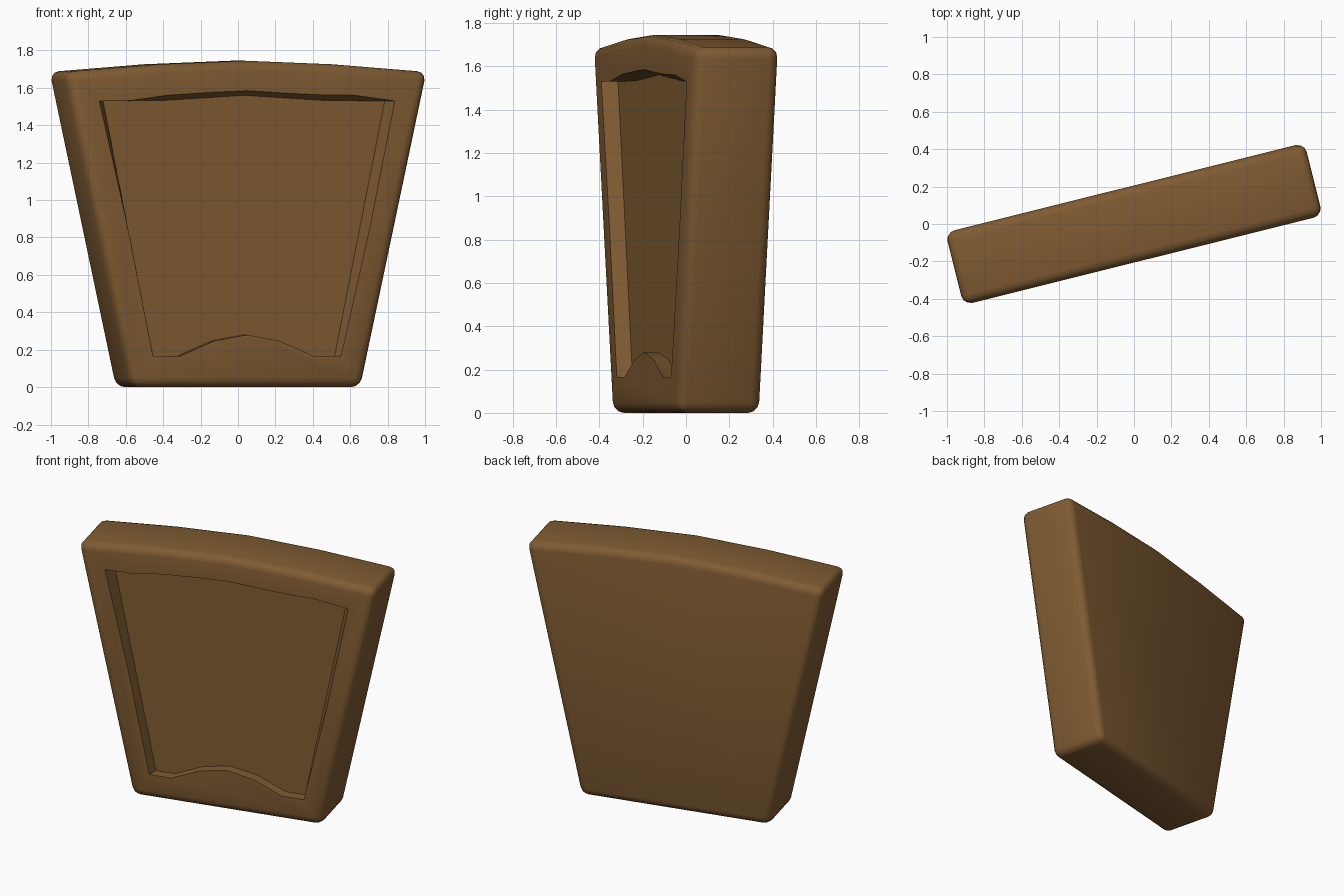
import bpy, bmesh, math

if "Cube" in bpy.data.objects:
    bpy.data.objects.remove(bpy.data.objects["Cube"])

ANGLE = math.radians(14)

wood = bpy.data.materials.new("brown wood")
wood.diffuse_color = (0.215, 0.105, 0.032, 1)
wood.use_nodes = True
wood.node_tree.nodes["Principled BSDF"].inputs["Base Color"].default_value = wood.diffuse_color


def mirrored(half):
    """Complete a right-hand half profile (centre first) to the full left-to-right line."""
    return [(-x, z) for x, z in reversed(half) if x > 0] + half


def loft(name, front, back, y0, y1):
    """Solid between two outlines with equal point counts."""
    bm = bmesh.new()
    a = [bm.verts.new((x, y0, z)) for x, z in front]
    b = [bm.verts.new((x, y1, z)) for x, z in back]
    bm.faces.new(a)
    bm.faces.new(b[::-1])
    n = len(a)
    for i in range(n):
        j = (i + 1) % n
        bm.faces.new((a[j], a[i], b[i], b[j]))
    bmesh.ops.recalc_face_normals(bm, faces=bm.faces)
    me = bpy.data.meshes.new(name)
    bm.to_mesh(me)
    bm.free()
    me.materials.append(wood)
    ob = bpy.data.objects.new(name, me)
    bpy.context.collection.objects.link(ob)
    ob.rotation_euler.z = ANGLE
    return ob


# Slab: tapered outline with a shallow arched top
top = mirrored([(0, 1.745), (0.48, 1.726), (1.0, 1.685)])
outline = [(-0.635, 0), (0.635, 0)] + top[::-1]
slab = loft("tapered_slab", outline, outline, -0.2, 0.2)

# Recess: flared pocket in the front, arched top and bottom
rim_top = mirrored([(0, 1.585), (0.42, 1.562), (0.814, 1.53)])
floor_top = mirrored([(0, 1.56), (0.45, 1.532), (0.776, 1.53)])
arch = [(0, 0.28), (0.18, 0.247), (0.37, 0.165)]
rim = mirrored(arch + [(0.518, 0.165)]) + rim_top[::-1]
floor = mirrored(arch + [(0.5, 0.165)]) + floor_top[::-1]
D = 0.07
# carry the cutter past the front face along the same slope
outer = [(2 * r[0] - f[0], 2 * r[1] - f[1]) for r, f in zip(rim, floor)]
cutter = loft("recess_cutter", outer, floor, -0.2 - D, -0.2 + D)
cutter.hide_render = True

# Rounded edges, then the recess
bev = slab.modifiers.new("rounded edges", 'BEVEL')
bev.width = 0.05
bev.segments = 3
bev.limit_method = 'ANGLE'
bev.angle_limit = math.radians(30)
cut = slab.modifiers.new("recess", 'BOOLEAN')
cut.operation = 'DIFFERENCE'
cut.solver = 'EXACT'
cut.object = cutter

# Bake the modifiers and remove the cutter
bpy.context.view_layer.update()
deps = bpy.context.evaluated_depsgraph_get()
baked = bpy.data.meshes.new_from_object(slab.evaluated_get(deps))
slab.modifiers.clear()
slab.data = baked
bpy.data.objects.remove(cutter)

# Smooth the rounded edges, keep the recess crisp
bpy.ops.object.select_all(action='DESELECT')
slab.select_set(True)
bpy.context.view_layer.objects.active = slab
bpy.ops.object.shade_smooth_by_angle(angle=math.radians(35))
